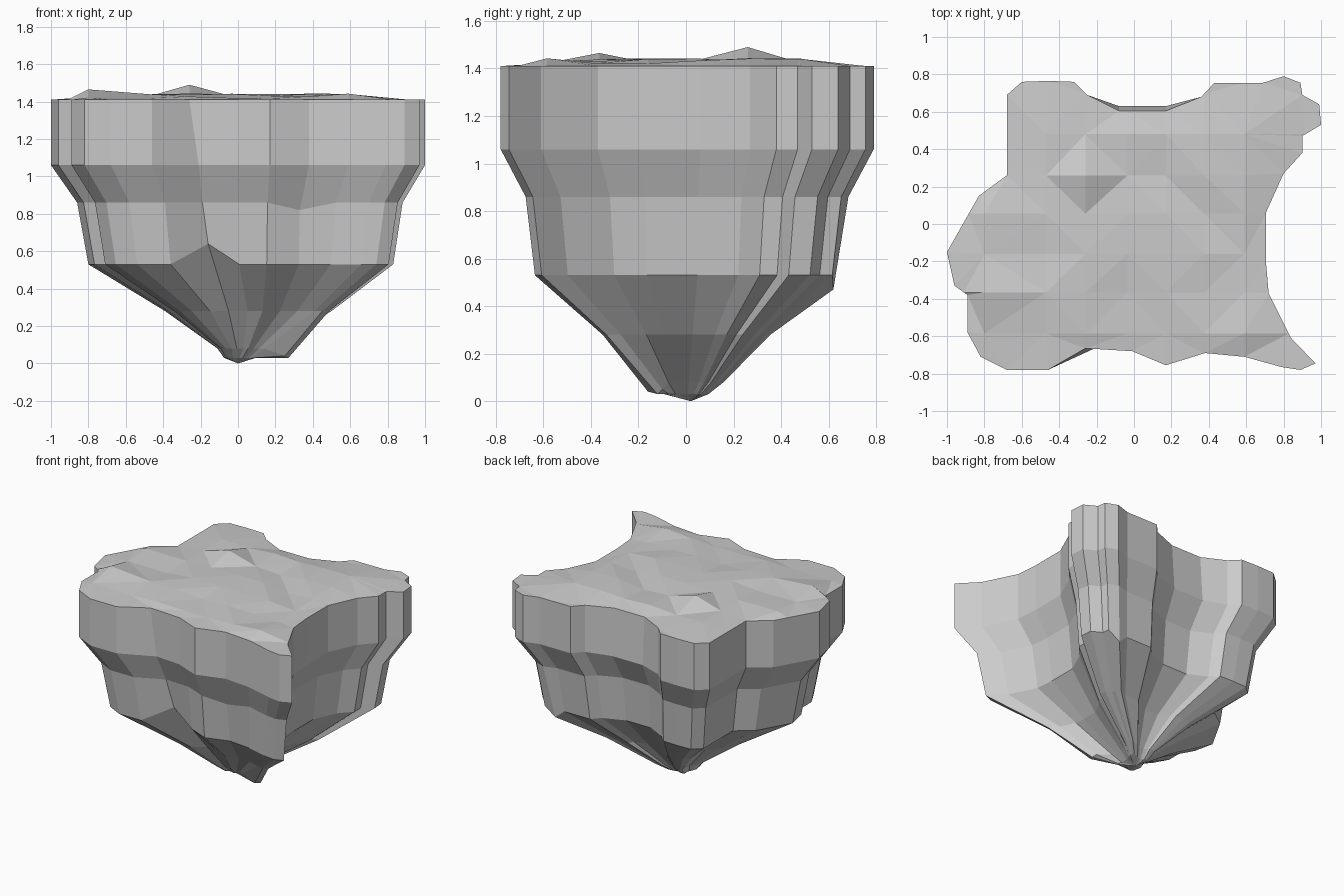
import bpy, bmesh, random
from mathutils import Vector

if "Cube" in bpy.data.objects:
    bpy.data.objects.remove(bpy.data.objects["Cube"])

random.seed(4)

# Plan outline of the rock, anticlockwise from the front left
OUTLINE = [(-.68, -.78), (-.46, -.78), (-.26, -.665), (-.01, -.68), (.17, -.755),
           (.38, -.69), (.59, -.71), (.79, -.765), (.89, -.78), (.97, -.745),
           (.84, -.61), (.72, -.37), (.705, -.2), (.705, .06), (.8, .27),
           (.9, .38), (.9, .47), (1, .53), (.99, .64), (.9, .69), (.89, .755),
           (.8, .79), (.69, .755), (.43, .755), (.36, .68), (.17, .605),
           (-.08, .605), (-.25, .69), (-.32, .76), (-.46, .765), (-.6, .76),
           (-.68, .69), (-.68, .26), (-.83, .15), (-1, -.15), (-.96, -.33),
           (-.89, -.38), (-.89, -.58), (-.82, -.71)]

# Horizontal layers: height, x scale, y scale, x shift
LAYERS = [(1.41, 1, 1, 0), (1.06, 1, 1, 0), (.86, .87, .865, .01),
          (.53, .815, .815, .015), (.28, .445, .45, .055),
          (.08, .14, .2, .03), (.03, .085, .12, .01)]

# Individual chips and the small hanging spike: (layer, outline index) -> position
CHIPS = {(1, 2): (-.21, -.665, 1.06), (2, 2): (-.19, -.58, .86),
         (3, 2): (-.16, -.53, .64), (4, 2): (-.05, -.29, .28),
         (2, 5): (.33, -.6, .82), (3, 21): (.65, .62, .47),
         (1, 25): (.17, .63, 1.06), (1, 26): (-.08, .63, 1.06),
         (5, 8): (.25, -.16, .04), (5, 9): (.27, -.12, .03),
         (5, 10): (.25, -.1, .05)}

bm = bmesh.new()
rings = []
for k, (z, sx, sy, dx) in enumerate(LAYERS):
    rings.append([bm.verts.new(CHIPS.get((k, i), (x * sx + dx, y * sy, z)))
                  for i, (x, y) in enumerate(OUTLINE)])

# Side walls and pointed underside
n = len(OUTLINE)
for a, b in zip(rings, rings[1:]):
    for i in range(n):
        j = (i + 1) % n
        bm.faces.new((a[i], b[i], b[j], a[j]))
tip = bm.verts.new((0, .02, 0))
for i in range(n):
    bm.faces.new((rings[-1][(i + 1) % n], rings[-1][i], tip))

# Top cut into a grid of uneven ground
top = bm.faces.new(rings[0])
bm.normal_update()
if top.normal.z < 0:
    top.normal_flip()


def cut_top(co, no):
    faces = [f for f in bm.faces if all(v.co.z > 1.4 for v in f.verts)]
    geom = set(faces)
    for f in faces:
        geom.update(f.edges)
        geom.update(f.verts)
    bmesh.ops.bisect_plane(bm, geom=list(geom), dist=.002, plane_co=co, plane_no=no)


for x in (-.8, -.47, -.26, -.035, .17, .375, .59):
    cut_top((x, 0, 1.41), (1, 0, 0))
for y in (-.585, -.365, -.16, .055, .26, .48):
    cut_top((0, y, 1.41), (0, 1, 0))

PEAKS = [(-.26, .26, 1.49), (-.68, -.38, 1.465)]
for v in bm.verts:
    if v.co.z > 1.4 and all(f.normal.z > .5 for f in v.link_faces):
        v.co.z = random.uniform(1.415, 1.445)
        for px, py, pz in PEAKS:
            if (v.co.xy - Vector((px, py))).length < .15:
                v.co.z = pz
bmesh.ops.triangulate(bm, faces=[f for f in bm.faces if min(v.co.z for v in f.verts) > 1.4])
bmesh.ops.recalc_face_normals(bm, faces=bm.faces)

mesh = bpy.data.meshes.new("floating_rock")
bm.to_mesh(mesh)
bm.free()
rock = bpy.data.objects.new("floating_rock", mesh)
bpy.context.collection.objects.link(rock)
